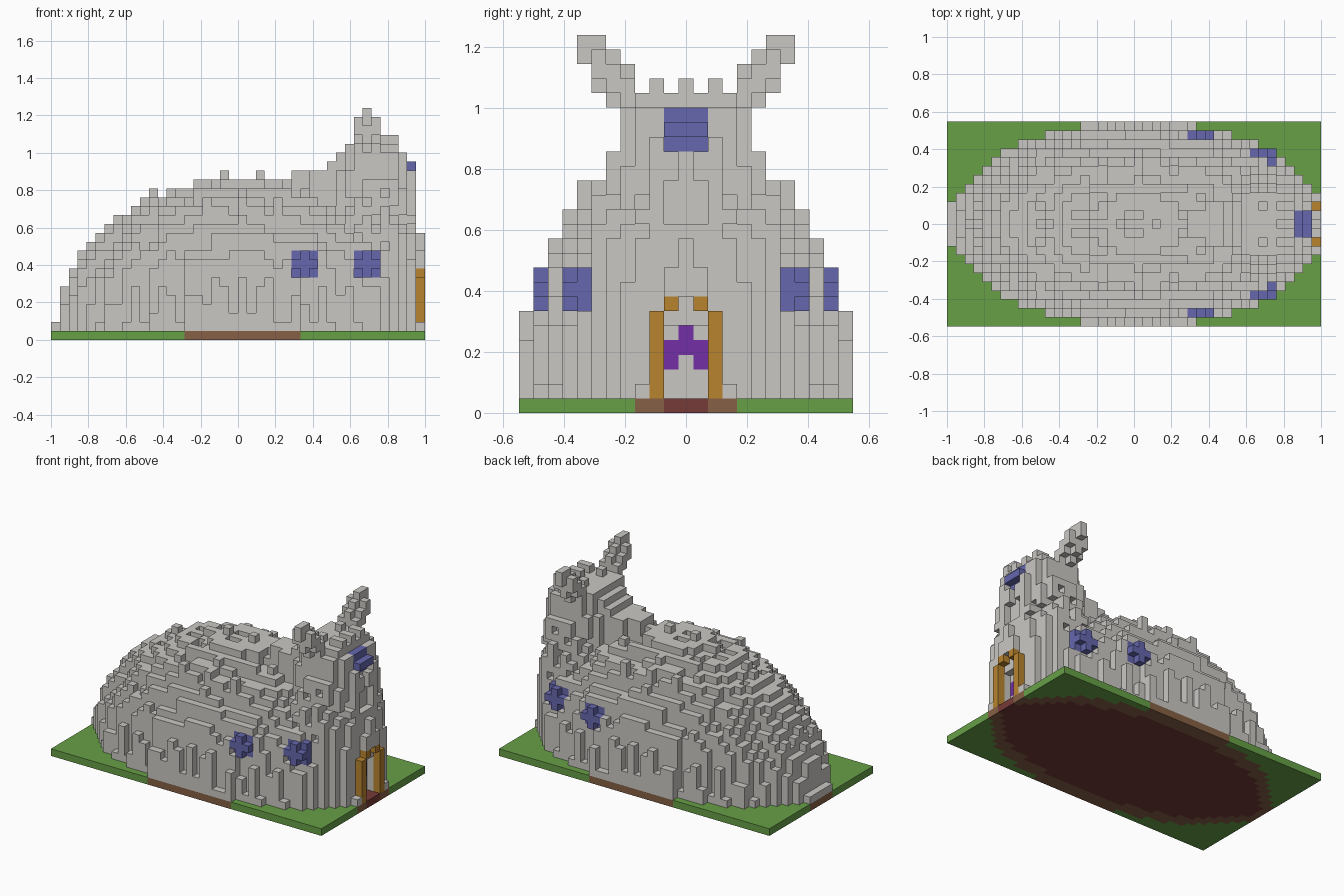
import bpy
import math
import random

random.seed(7)
U = 2 / 42               # block size
NX, ND, MID = 42, 11, 21  # blocks along x, blocks either side of the axis, dome centre

if "Cube" in bpy.data.objects:
    bpy.data.objects.remove(bpy.data.objects["Cube"])

COLOURS = {
    "stone_grey": (0.59, 0.575, 0.55),
    "grass_green": (0.135, 0.35, 0.062),
    "earth_brown": (0.24, 0.118, 0.06),
    "dark_red": (0.176, 0.043, 0.038),
    "glass_blue": (0.133, 0.136, 0.42),
    "wood_orange": (0.48, 0.23, 0.028),
    "banner_purple": (0.17, 0.028, 0.38),
}


def make_material(name, rgb):
    mat = bpy.data.materials.new(name)
    mat.use_nodes = True
    mat.diffuse_color = (*rgb, 1)
    mat.node_tree.nodes["Principled BSDF"].inputs["Base Color"].default_value = (*rgb, 1)
    return mat


MATS = {n: make_material(n, c) for n, c in COLOURS.items()}
cells = {}  # (i, j, k) -> (part, colour); j runs both ways from the axis


def put(i, d, k, part, colour="stone_grey"):
    """Place a block and its mirror image across the long axis."""
    for j in (d, -d):
        cells[i, j, k] = (part, colour)


def cut(i, d, k):
    for j in (d, -d):
        cells.pop((i, j, k), None)


# Footprint half widths, from the rounded end to the middle
STEPS = [2, 3, 4, 5, 6, 7, 8, 8, 9, 9, 9, 10, 10, 10, 10] + [11] * 7


def half(i):
    return STEPS[min(i, 2 * MID - i)]


# Roof stones sunk by one block, in short runs
SUNK = {(a, d) for a in range(NX) for d in range(1, ND) if random.random() < 0.22}


def dome_height(i, d):
    f = 1 - ((i - MID) / 21.2) ** 2 - (d / 11.9) ** 2
    h = max(2, math.ceil(18 * math.sqrt(max(f, 0)) - 0.32))
    if i == 0:
        return 2
    if d == half(i) and d > 4:
        # outer wall: tall buttresses with low infill between
        return h if i % 3 == 0 else random.randint(2, max(2, h - 1))
    if (i // 2, d) in SUNK and not (27 <= i <= 36 and d > 5):
        h -= 1
    return max(h, 2)


def tower_height(i, d):
    if i > 40 or i < 28:
        return 0
    r = math.hypot((i - 36) / 4.6, d / 4.8)
    h = 21 if r < 1 else int(21 - 22 * (r - 1))
    if d >= 5:
        h = min(h, 18 - 2 * (d - 5))
    if r > 1.1 and (i + d) % 3 == 0:
        h -= 2
    if i >= 37 and d >= 7:
        h = min(h, 7)
    if i == 40:
        h = min(h, 19 - 5 * max(0, d - 2))
    elif i == 39:
        h = min(h, 21 - 4 * max(0, d - 3))
    return h


# Ground slab: grass, earth rim and red floor
for i in range(NX):
    for d in range(ND + 1):
        w = half(i)
        colour = "grass_green" if d > w else "earth_brown"
        if d <= w - 2 and i > 0:
            colour = "dark_red"
        put(i, d, 0, "ground_slab", colour)

# Domed hall and the tower growing out of it
for i in range(NX - 1):
    for d in range(half(i) + 1):
        dome, tower = dome_height(i, d), tower_height(i, d)
        for k in range(1, max(dome, tower)):
            put(i, d, k, "domed_hall" if k < dome else "front_tower")

# Weathered notches in the tower walls
notches = [(i, j, k) for (i, j, k), (p, c) in cells.items()
           if p == "front_tower" and 9 < k < 17 and j > 2 and (2 * i + j + k) % 5 == 0
           and ((i, j + 1, k) not in cells or (i + 1, j, k) not in cells)]
for notch in notches:
    cut(*notch)

# Spine ridge from the dome to the tower, with small finials
for i in range(27, 34):
    for d in range(3 if i > 28 else 2):
        for k in range(15, max(19, i - 11)):
            put(i, d, k, "roof_ridge")
for i, d, top in ((11, 0, 17), (19, 0, 19), (23, 0, 19), (17, 7, 16), (21, 7, 16), (25, 7, 16)):
    for k in range(top - 3, top):
        put(i, d, k, "roof_finial")

# Parapet and battlements
for i in range(33, 39):
    for d in range(4):
        put(i, d, 21, "parapet")
for i, d in ((35, 2), (37, 2), (38, 2), (37, 0), (38, 0)):
    put(i, d, 22, "battlement")

# Horns: a plus-shaped brush swept outward and upward, kept to a slim outline
for d, k in ((4, 21), (4, 22), (5, 22), (5, 23), (6, 23), (6, 24)):
    for a, b, c in ((0, 0, 0), (1, 0, 0), (-1, 0, 0), (0, 1, 0),
                    (0, -1, 0), (0, 0, 1), (0, 0, -1)):
        if k + c >= 21 and 4 <= d + b <= 6:
            put(35 + a, d + b, k + c, "horn")
for k in (24, 25):
    put(35, 7, k, "horn")


# Side windows: a square pane with a raised cross, under a stone hood
def side_window(ci, d, hood):
    for a in (-1, 0, 1):
        for b in (-1, 0, 1):
            put(ci + a, d - 1, 8 + b, "side_window", "glass_blue")
            for out in (0, 1, 2):
                cut(ci + a, d + out, 8 + b)
            if a * b == 0:
                put(ci + a, d, 8 + b, "side_window", "glass_blue")
        cut(ci + a, d, 10)
        if a in hood:
            put(ci + a, d - 1, 10, "window_hood")
        else:
            for k in range(10, 13):
                cut(ci + a, d - 1, k)


side_window(28, 10, (-1, 0, 1))
side_window(35, 8, (-1, 0))

# Wall buttress shading the first window from the tower side
for k in range(1, 10):
    put(30, 9, k, "domed_hall")

# Tower window: pane with a projecting middle bar, and a pointed niche below
for d in (0, 1):
    for k in (18, 19, 20):
        put(39, d, k, "tower_window", "glass_blue")
        cut(40, d, k)
    put(40, d, 19, "tower_window", "glass_blue")
    for k in range(13, 16 if d else 18):
        cut(40, d, k)
put(40, 2, 18, "front_tower")

# Porch: posts, lintel corners, gable, recessed doorway and purple banner
for k in range(1, 7):
    put(41, 2, k, "door_post", "wood_orange")
put(41, 1, 7, "door_post", "wood_orange")
put(41, 3, 1, "porch_step")
for d, low, high in ((1, 8, 10), (0, 8, 12)):
    for k in range(low, high):
        put(41, d, k, "porch_gable")
    for k in range(1, 6):
        cut(40, d, k)
for d, k in ((1, 3), (1, 4), (0, 4), (0, 5)):
    put(39, d, k, "door_banner", "banner_purple")

# Block faces: outward direction and corner offsets
FACES = []
for axis in range(3):
    for s in (0, 1):
        normal = [0, 0, 0]
        normal[axis] = 2 * s - 1
        loop = []
        for p, q in ((0, 0), (1, 0), (1, 1), (0, 1)):
            corner = [0, 0, 0]
            corner[axis], corner[(axis + 1) % 3], corner[(axis + 2) % 3] = s, p, q
            loop.append(corner)
        FACES.append((normal, loop if s else loop[::-1]))


def build(part):
    """Make one mesh from the exposed faces of a part's blocks."""
    names = sorted({c for p, c in cells.values() if p == part})
    index, polys, slots = {}, [], []
    for (i, j, k), (p, colour) in cells.items():
        for (a, b, c), loop in FACES:
            if p == part and (i + a, j + b, k + c) not in cells:
                polys.append([index.setdefault((i + x, j + y, k + z), len(index))
                              for x, y, z in loop])
                slots.append(names.index(colour))
    verts = [(x * U - 1, (y - 0.5) * U, z * U) for x, y, z in index]
    mesh = bpy.data.meshes.new(part)
    mesh.from_pydata(verts, [], polys)
    for n in names:
        mesh.materials.append(MATS[n])
    mesh.polygons.foreach_set("material_index", slots)
    bpy.context.collection.objects.link(bpy.data.objects.new(part, mesh))


for part in sorted({p for p, c in cells.values()}):
    build(part)
